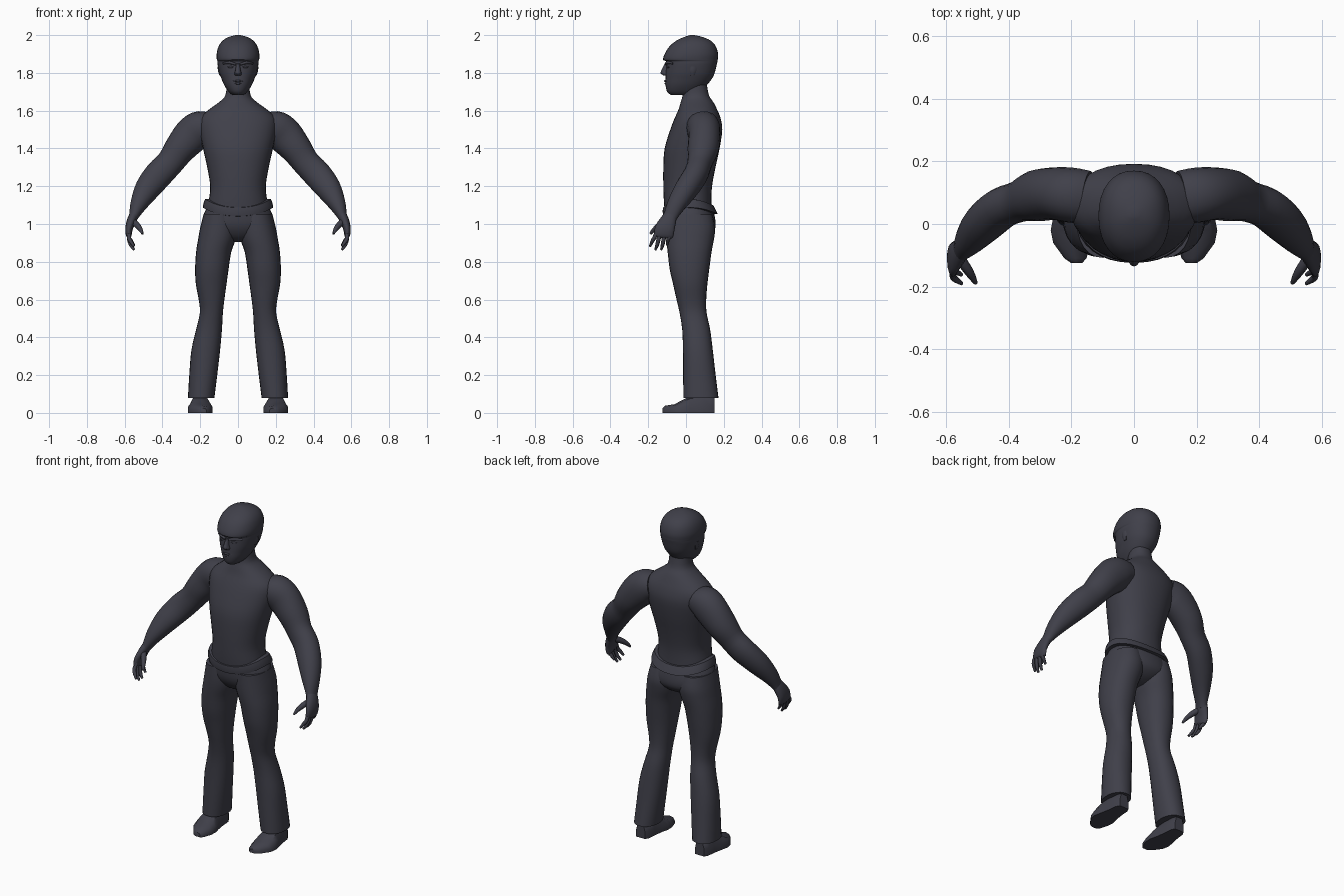
import bpy, bmesh, math
from mathutils import Vector

mat = bpy.data.materials.new("charcoal")
mat.diffuse_color = (0.051, 0.051, 0.068, 1)


def spline(rows, sub):
    """Catmull-Rom interpolation of parameter rows."""
    out = []
    for i in range(len(rows) - 1):
        a, b, c, d = (rows[max(0, min(len(rows) - 1, i + k))] for k in (-1, 0, 1, 2))
        for s in range(sub):
            t = s / sub
            out.append([0.5 * (2 * q + (r - p) * t + (2 * p - 5 * q + 4 * r - w) * t * t
                               + (3 * q - p - 3 * r + w) * t ** 3)
                        for p, q, r, w in zip(a, b, c, d)])
    return out + [list(rows[-1])]


def loft(name, rings, mirror=False, angle=40):
    bm = bmesh.new()
    loops = [[bm.verts.new(p) for p in ring] for ring in rings]
    n = len(loops[0])
    for a, b in zip(loops, loops[1:]):
        for i in range(n):
            bm.faces.new((a[i], a[(i + 1) % n], b[(i + 1) % n], b[i]))
    bm.faces.new(loops[0][::-1])
    bm.faces.new(loops[-1])
    bmesh.ops.recalc_face_normals(bm, faces=bm.faces)
    me = bpy.data.meshes.new(name)
    bm.to_mesh(me)
    bm.free()
    me.materials.append(mat)
    ob = bpy.data.objects.new(name, me)
    bpy.context.collection.objects.link(ob)
    bpy.ops.object.select_all(action='DESELECT')
    ob.select_set(True)
    bpy.context.view_layer.objects.active = ob
    bpy.ops.object.shade_smooth_by_angle(angle=math.radians(angle))
    if mirror:
        ob.modifiers.new("mirror", 'MIRROR').use_mirror_merge = False
    return ob


def oval(n, power):
    """Unit superellipse points."""
    pts = []
    for i in range(n):
        a = 2 * math.pi * i / n
        c, s = math.cos(a), math.sin(a)
        pts.append((math.copysign(abs(c) ** (2 / power), c),
                    math.copysign(abs(s) ** (2 / power), s)))
    return pts


def stack(name, rows, mirror=False, power=2.2, n=24, sub=3, lift=None, angle=40):
    """Horizontal sections: z, x min, x max, y front, y back."""
    rings = []
    for z, x0, x1, y0, y1 in spline(rows, sub):
        rings.append([((x0 + x1) / 2 + (x1 - x0) / 2 * u, (y0 + y1) / 2 + (y1 - y0) / 2 * v,
                       z + (lift(v) if lift else 0)) for u, v in oval(n, power)])
    return loft(name, rings, mirror, angle)


def body(name, rows, **kw):
    return stack(name, [(z, -w, w, f, b) for z, w, f, b in rows], **kw)


def tube(name, rows, n=16, sub=3, mirror=True):
    """Path sections: x, y, z, radius across, radius in depth."""
    pts = spline(rows, sub)
    rings = []
    for i, (x, y, z, r, d) in enumerate(pts):
        t = (Vector(pts[min(i + 1, len(pts) - 1)][:3]) - Vector(pts[max(i - 1, 0)][:3])).normalized()
        v = Vector((0, 1, 0))
        v = (v - t * v.dot(t)).normalized()
        u = v.cross(t)
        rings.append([Vector((x, y, z)) + u * r * a + v * d * b for a, b in oval(n, 2.1)])
    return loft(name, rings, mirror, 60)


# Torso with sloping shoulders and neck
body("torso", [(1.04, .165, -.11, .135), (1.12, .155, -.117, .134), (1.2, .147, -.12, .138),
               (1.3, .163, -.12, .156), (1.4, .185, -.113, .178), (1.5, .205, -.083, .192),
               (1.56, .2, -.06, .183), (1.605, .155, -.04, .165), (1.645, .1, -.028, .145),
               (1.68, .067, -.018, .122), (1.74, .06, -.01, .11)], n=32, angle=60)

# Head: jaw, face and skull cap with a step above the brow
body("head", [(1.683, .03, -.08, .05), (1.70, .05, -.1, .075), (1.735, .073, -.108, .11),
              (1.77, .088, -.108, .138), (1.80, .099, -.107, .152), (1.845, .108, -.104, .163),
              (1.862, .109, -.106, .167), (1.87, .112, -.121, .168), (1.9, .113, -.113, .17),
              (1.94, .103, -.088, .158), (1.97, .082, -.052, .132), (1.99, .05, -.01, .088),
              (2.0, .012, .022, .045)], n=32)

# Facial features
stack("nose", [(1.785, -.017, .017, -.117, -.08), (1.797, -.02, .02, -.134, -.08),
               (1.81, -.015, .015, -.132, -.08), (1.85, -.009, .009, -.112, -.08)], n=12, sub=2)
for label, z, w, front in (("upper_lip", 1.757, .028, -.116), ("lower_lip", 1.744, .024, -.114)):
    tube(label, [(-w, -.1, z, .002, .003), (0, front + .008, z, .006, .008),
                 (w, -.1, z, .002, .003)], n=8, mirror=False)
tube("brow", [(.012, -.104, 1.845, .006, .007), (.045, -.098, 1.855, .008, .009),
              (.078, -.07, 1.85, .005, .007)], n=8)
tube("eye", [(.02, -.1, 1.83, .002, .003), (.038, -.096, 1.831, .006, .006),
             (.056, -.088, 1.83, .002, .003)], n=8)
stack("ear", [(1.785, .085, .098, .025, .045), (1.81, .09, .106, .018, .055),
              (1.835, .09, .108, .02, .058)], True, n=10)

# Trousers: hips and legs
body("hips", [(1.09, .162, -.115, .14), (1.05, .182, -.113, .15), (1.0, .188, -.107, .157),
              (.96, .165, -.09, .148), (.925, .1, -.06, .11), (.905, .04, -.02, .06)], n=32, angle=60)
stack("trouser_leg", [(1.05, .015, .183, -.108, .14), (.98, .004, .2, -.107, .154),
                      (.92, .012, .211, -.104, .148), (.85, .036, .222, -.097, .135),
                      (.76, .05, .227, -.086, .123), (.68, .061, .223, -.068, .113),
                      (.6, .072, .208, -.05, .107), (.53, .08, .202, -.034, .109),
                      (.44, .085, .222, -.02, .128), (.33, .095, .247, -.016, .142),
                      (.2, .11, .258, -.015, .157), (.08, .125, .265, -.014, .172)], True)

# Belt dipping at front and back
body("belt", [(1.085, .165, -.11, .145), (1.087, .186, -.12, .168), (1.11, .183, -.124, .157),
              (1.132, .174, -.122, .145), (1.134, .15, -.105, .125)], n=32, sub=1, angle=30,
     lift=lambda v: -.045 * v * v if v < 0 else -.034 * v * v)

# Feet: flat soles, sections along y: inner x, outer x, top z
rings = []
for y, a, b, top in ((-.125, .166, .2, .025), (-.11, .152, .222, .038), (-.06, .136, .258, .046),
                     (-.02, .134, .266, .068), (.02, .144, .258, .088), (.08, .153, .246, .1),
                     (.13, .156, .24, .1), (.152, .168, .228, .09)):
    m, h = (a + b) / 2, (b - a) / 2
    rings.append([(a, y, 0), (a, y, top * .45), (m - h * .7, y, top * .85), (m, y, top),
                  (m + h * .7, y, top * .85), (b, y, top * .45), (b, y, 0)])
loft("foot", rings, True, 45)

# Arms from shoulder to wrist
tube("arm", [(.15, .085, 1.52, .075, .085), (.2, .092, 1.505, .095, .088), (.25, .097, 1.465, .096, .084),
             (.31, .09, 1.395, .083, .082), (.36, .073, 1.325, .073, .066), (.42, .052, 1.262, .075, .064),
             (.48, .002, 1.185, .067, .062), (.525, -.05, 1.105, .046, .05),
             (.55, -.08, 1.045, .027, .038), (.56, -.09, 1.02, .022, .036)], n=20)

# Hands
tube("palm", [(.55, -.08, 1.05, .024, .034), (.565, -.095, 1.015, .024, .044),
              (.577, -.112, .975, .02, .053), (.578, -.118, .94, .015, .052),
              (.574, -.12, .93, .008, .044)], n=14)
for i, (y0, y1, tip) in enumerate(((-.152, -.19, .882), (-.13, -.162, .864),
                                   (-.107, -.131, .864), (-.085, -.1, .888))):
    tube("finger_%d" % (i + 1), [(.575, y0, .96, .011, .011), (.578, y0 * .6 + y1 * .4, .928, .011, .011),
                                 (.568, y0 * .3 + y1 * .7, tip + .026, .01, .01),
                                 (.55, y1, tip, .006, .006)], n=8, sub=2)
tube("thumb", [(.56, -.105, 1.015, .018, .018), (.535, -.14, .995, .016, .016),
               (.517, -.168, .972, .012, .012), (.505, -.188, .948, .006, .007)], n=8, sub=2)
